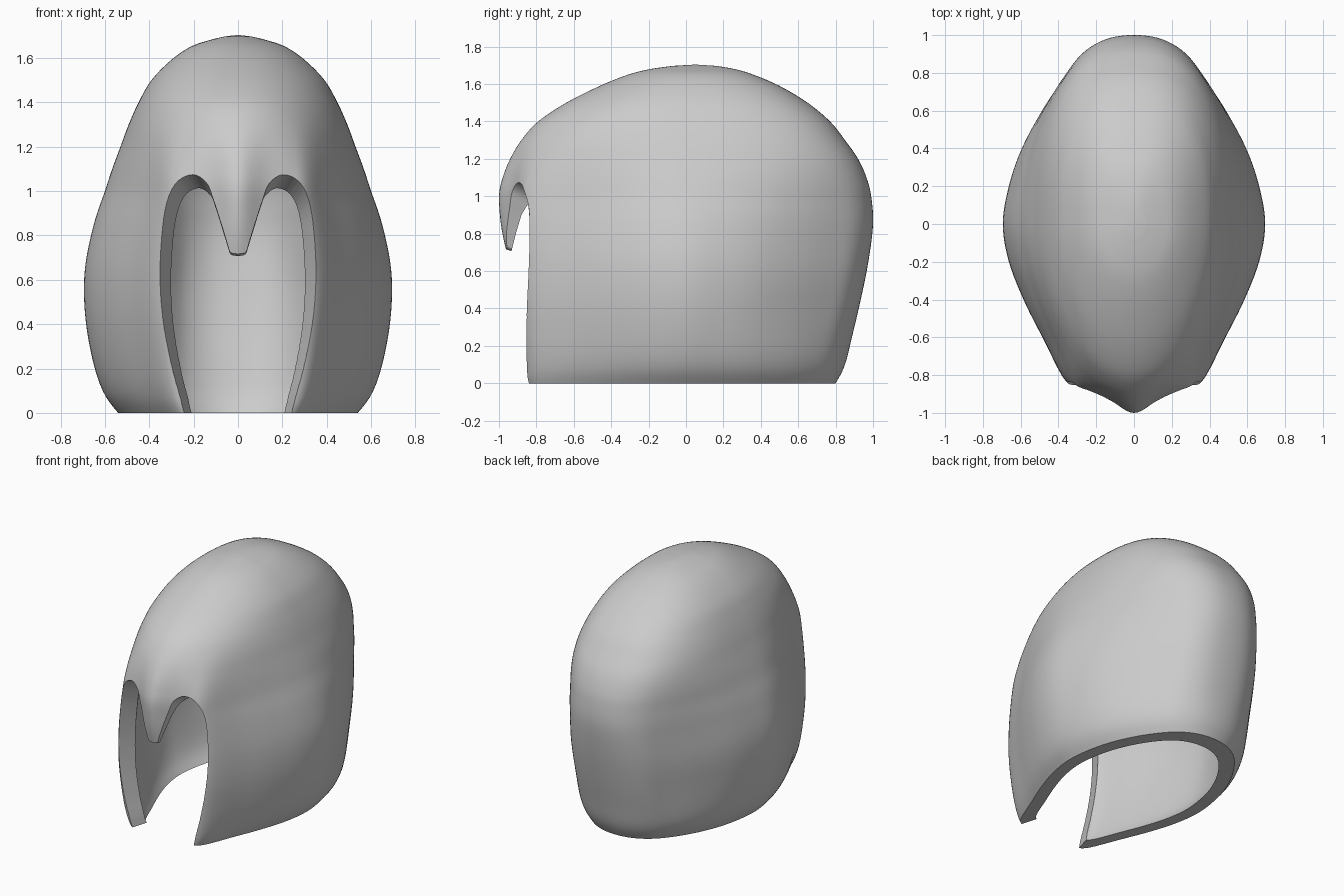
import bpy, bmesh, math

if "Cube" in bpy.data.objects:
    bpy.data.objects.remove(bpy.data.objects["Cube"])

grey = bpy.data.materials.new("plain_grey")
grey.diffuse_color = (0.6, 0.6, 0.6, 1)
grey.use_nodes = True
grey.node_tree.nodes["Principled BSDF"].inputs["Base Color"].default_value = grey.diffuse_color


def spline(pts, sub, before=None, after=None):
    """Catmull-Rom through points of any dimension."""
    p = [before or pts[0]] + pts + [after or pts[-1]]
    out = []
    for i in range(1, len(p) - 2):
        for s in range(sub):
            t = s / sub
            out.append(tuple(
                0.5 * (2 * b + (c - a) * t + (2 * a - 5 * b + 4 * c - d) * t * t
                       + (3 * b - a - 3 * c + d) * t ** 3)
                for a, b, c, d in zip(p[i - 1], p[i], p[i + 1], p[i + 2])))
    out.append(tuple(pts[-1]))
    return out


def smooth(t):
    t = max(0, min(1, t))
    return t * t * (3 - 2 * t)


def make_object(name, bm):
    bmesh.ops.recalc_face_normals(bm, faces=bm.faces[:])
    me = bpy.data.meshes.new(name)
    bm.to_mesh(me)
    bm.free()
    ob = bpy.data.objects.new(name, me)
    bpy.context.collection.objects.link(ob)
    return ob


def prism(name, end_a, end_b):
    """Closed solid between two matching outlines."""
    bm = bmesh.new()
    a = [bm.verts.new(c) for c in end_a]
    b = [bm.verts.new(c) for c in end_b]
    bm.faces.new(a)
    bm.faces.new(b[::-1])
    for j in range(len(a)):
        k = (j + 1) % len(a)
        bm.faces.new((a[j], b[j], b[k], a[k]))
    return make_object(name, bm)


# Height, half width, front and back of each level of the helmet
levels = spline([
    (-.12, .42, -.91, .72), (0, .54, -.955, .80), (.1, .61, -.965, .85),
    (.25, .658, -.975, .888), (.45, .69, -.985, .935), (.65, .69, -.985, .975),
    (.85, .65, -.992, 1.0), (1.0, .60, -1.0, .99), (1.1, .567, -.98, .965),
    (1.2, .53, -.94, .92), (1.3, .493, -.88, .85), (1.4, .448, -.79, .77),
    (1.5, .39, -.64, .65), (1.59, .302, -.46, .50), (1.65, .215, -.31, .36),
    (1.68, .13, -.19, .26), (1.697, .06, -.07, .16)], 5)

# Half plan section of the lower helmet, front to back
section = spline([
    (0, -.92), (.2, -.915), (.4, -.89), (.53, -.835), (.69, -.62), (.84, -.41),
    (.955, -.2), (1, 0), (.957, .2), (.865, .4), (.71, .61), (.54, .79),
    (.40, .91), (.22, .98), (0, 1)], 6, (-.2, -.915), (-.22, .98))


def shell_solid(name, scale, shift, nose):
    """Closed helmet volume: pointed section below, fuller rounded crown above."""
    bm = bmesh.new()
    rings = []
    last = len(section) - 1
    for z, w, f, b in levels:
        crown = smooth((z - .92) / .5)
        back_crown = smooth((z - .65) / .7)
        base = .6 * smooth((.45 - z) / .45)
        ridge = nose * .08 * (1 - crown) * smooth((z - .4) / .5)
        half = []
        for k, (sx, sy) in enumerate(section):
            a = math.pi * k / last
            c, s = -math.cos(a), math.sin(a)
            if sy > 0:
                m = max(back_crown, base)
                e = 2 / (2 + .5 * back_crown)
                c, s = abs(c) ** e, abs(s) ** e
            else:
                m = crown
            x = w * (sx * (1 - m) + s * m)
            ny = sy * (1 - m) + c * m
            y = b * ny
            if ny < 0:
                y = -f * ny + f * ridge * math.exp(-(x / .1) ** 2)
            half.append((x * scale[0], y * scale[1] + shift, z * scale[2]))
        half[0] = (0,) + half[0][1:]
        half[-1] = (0,) + half[-1][1:]
        loop = half + [(-x, y, h) for x, y, h in half[-2:0:-1]]
        rings.append([bm.verts.new(p) for p in loop])
    n = len(rings[0])
    for lo, hi in zip(rings, rings[1:]):
        for j in range(n):
            k = (j + 1) % n
            bm.faces.new((lo[j], lo[k], hi[k], hi[j]))
    apex = bm.verts.new((0, .05 * scale[1] + shift, 1.704 * scale[2]))
    for j in range(n):
        bm.faces.new((rings[-1][j], rings[-1][(j + 1) % n], apex))
    bm.faces.new(rings[0][::-1])
    return make_object(name, bm)


# Outer helmet volume and the hollow inside it
helmet = shell_solid("helmet_shell", (1, 1, 1), 0, 1)
helmet.data.materials.append(grey)
hollow = shell_solid("hollow_cutter", (.84, .86, .935), -.01, 0)

# Face opening: two arches around the nose guard, narrowing inwards
arch = spline([
    (.21, -.3), (.245, 0), (.295, .2), (.335, .4), (.355, .6), (.35, .8),
    (.325, .95), (.265, 1.035), (.19, 1.05), (.13, 1.0), (.10, .92),
    (.067, .81), (.043, .725), (.03, .688), (0, .68)], 4)
outline = arch + [(-x, z) for x, z in arch[-2::-1]]
ends = []
for y in (-1.1, -.5):
    k = (y + .85) * 1.2
    ends.append([(x * (1 - k), y, z * (1 - .4 * k)) for x, z in outline])
opening = prism("opening_cutter", *ends)

# Trim behind the nose guard so it tapers to a thin tip
taper = [(-.935, .70), (-.91, .8), (-.88, .9), (-.85, .95), (-.8, .985),
         (-.5, 1.0), (-.5, .5), (-.935, .5)]
nose_trim = prism("nose_trim_cutter", [(-.16, y, z) for y, z in taper],
                  [(.16, y, z) for y, z in taper])

# Flat trim at the ground
square = [(-2, -2), (2, -2), (2, 2), (-2, 2)]
ground = prism("base_cutter", [(x, y, -1) for x, y in square],
               [(x, y, 0) for x, y in square])

# Cut and finish
cutters = (hollow, ground, opening, nose_trim)
for cutter in cutters:
    cutter.hide_render = True
    mod = helmet.modifiers.new(cutter.name, 'BOOLEAN')
    mod.operation = 'DIFFERENCE'
    mod.solver = 'EXACT'
    mod.object = cutter
bpy.context.view_layer.objects.active = helmet
helmet.select_set(True)
for mod in list(helmet.modifiers):
    bpy.ops.object.modifier_apply(modifier=mod.name)
for cutter in cutters:
    bpy.data.objects.remove(cutter)
bpy.ops.object.shade_smooth_by_angle(angle=math.radians(40))
